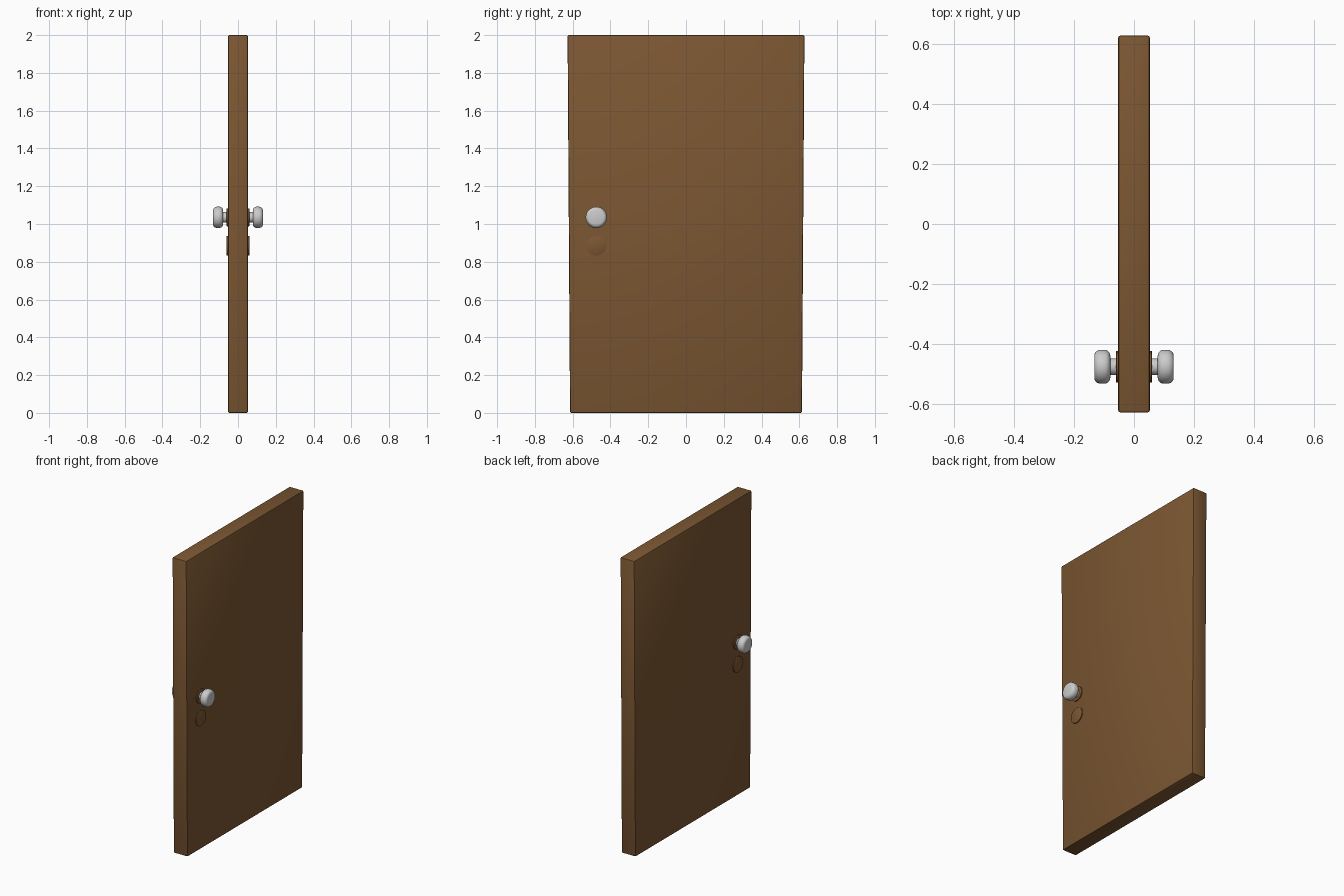
import bpy, bmesh, math

if "Cube" in bpy.data.objects:
    bpy.data.objects.remove(bpy.data.objects["Cube"])

WOOD = bpy.data.materials.new("wood")
WOOD.diffuse_color = (0.2, 0.095, 0.032, 1)
WOOD.use_nodes = True
WOOD.node_tree.nodes["Principled BSDF"].inputs["Base Color"].default_value = WOOD.diffuse_color
KNOB_Y, KNOB_Z, PLATE_Z = -0.475, 1.035, 0.885


def finish(bm, name, mat=None):
    bmesh.ops.recalc_face_normals(bm, faces=bm.faces)
    me = bpy.data.meshes.new(name)
    bm.to_mesh(me)
    bm.free()
    ob = bpy.data.objects.new(name, me)
    bpy.context.collection.objects.link(ob)
    if mat:
        me.materials.append(mat)
    bpy.ops.object.select_all(action='DESELECT')
    ob.select_set(True)
    bpy.context.view_layer.objects.active = ob
    bpy.ops.object.shade_smooth_by_angle(angle=math.radians(35))
    return ob


def lathe_x(name, profile, z, side, mat=None, steps=32):
    """Spin an (x, radius) profile around the x axis, on one side of the door."""
    bm = bmesh.new()
    vs = [bm.verts.new((side * x, KNOB_Y, z + r)) for x, r in profile]
    edges = [bm.edges.new(p) for p in zip(vs, vs[1:])]
    bmesh.ops.spin(bm, geom=vs + edges, cent=(0, KNOB_Y, z), axis=(1, 0, 0),
                   angle=2 * math.pi, steps=steps)
    bmesh.ops.remove_doubles(bm, verts=bm.verts, dist=1e-5)
    return finish(bm, name, mat)


# Door slab, a touch narrower at the bottom, with softened edges
bm = bmesh.new()
bmesh.ops.create_cube(bm, size=1)
for v in bm.verts:
    half = 0.627 if v.co.z > 0 else 0.614
    v.co = (v.co.x * 0.105, math.copysign(half, v.co.y), v.co.z * 2 + 1)
bmesh.ops.bevel(bm, geom=bm.edges[:], offset=0.007, segments=2,
                profile=0.5, affect='EDGES')
finish(bm, "door_panel", WOOD)

# Profiles as (distance from door centre, radius)
plate = lambda r: [(0.045, 0), (0.045, r), (0.059, r), (0.06, r - 0.002), (0.06, 0)]
knob = [(0.05, 0), (0.05, 0.028), (0.08, 0.028), (0.079, 0.038), (0.081, 0.046),
        (0.087, 0.053), (0.096, 0.0565), (0.113, 0.0565), (0.123, 0.053),
        (0.13, 0.046), (0.132, 0.04), (0.132, 0)]

# Knob, backing rose and lock plate on both faces
for side, label in ((1, "right"), (-1, "left")):
    lathe_x(f"knob_{label}", knob, KNOB_Z, side)
    lathe_x(f"knob_rose_{label}", plate(0.048), KNOB_Z, side, WOOD)
    lathe_x(f"lock_plate_{label}", plate(0.052), PLATE_Z, side, WOOD)
